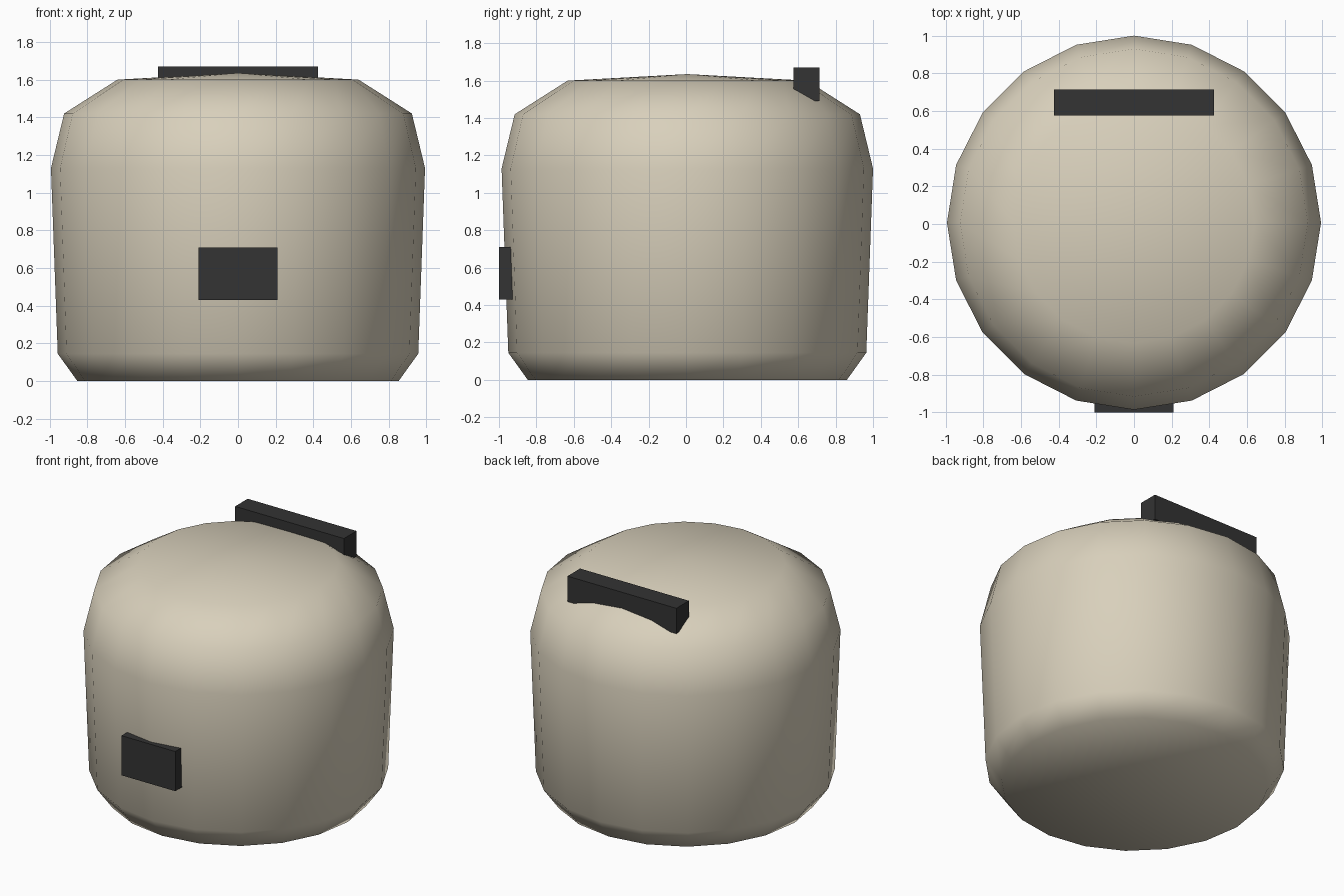
import bpy, bmesh, math

if "Cube" in bpy.data.objects:
    bpy.data.objects.remove(bpy.data.objects["Cube"])


def paint(obj, name, color):
    mat = bpy.data.materials.get(name) or bpy.data.materials.new(name)
    mat.diffuse_color = (*color, 1)
    mat.use_nodes = True
    mat.node_tree.nodes["Principled BSDF"].inputs["Base Color"].default_value = mat.diffuse_color
    obj.data.materials.append(mat)


def lathe(name, profile, sides, center_y):
    """Revolve (radius, z) points around the vertical axis; ends lie on the axis."""
    bm = bmesh.new()
    verts = [bm.verts.new((r, 0, z)) for r, z in profile]
    edges = [bm.edges.new(pair) for pair in zip(verts, verts[1:])]
    bmesh.ops.spin(bm, geom=verts + edges, cent=(0, 0, 0), axis=(0, 0, 1),
                   angle=math.tau, steps=sides, use_duplicate=False)
    bmesh.ops.remove_doubles(bm, verts=bm.verts, dist=1e-4)
    bmesh.ops.recalc_face_normals(bm, faces=bm.faces)
    for f in bm.faces:
        f.smooth = True
    mesh = bpy.data.meshes.new(name)
    bm.to_mesh(mesh)
    bm.free()
    obj = bpy.data.objects.new(name, mesh)
    obj.location.y = center_y
    bpy.context.collection.objects.link(obj)
    return obj


def box(name, lo, hi):
    bpy.ops.mesh.primitive_cube_add(size=1, location=[(a + b) / 2 for a, b in zip(lo, hi)])
    obj = bpy.context.object
    obj.name = name
    obj.scale = [b - a for a, b in zip(lo, hi)]
    bpy.ops.object.transform_apply(location=False, rotation=False, scale=True)
    return obj


# Rounded pot body with a shallow domed lid
body = lathe("body", [(0, 0), (0.853, 0), (0.957, 0.145), (0.993, 1.13),
                      (0.923, 1.42), (0.64, 1.6), (0, 1.635)], 20, 0.007)
paint(body, "cream", (0.69, 0.63, 0.50))

# Front control panel and rear hinge bar, both sunk into the body
panel = box("front_panel", (-0.21, -1.0, 0.43), (0.21, -0.915, 0.71))
hinge = box("rear_hinge", (-0.425, 0.575, 1.49), (0.425, 0.715, 1.67))
for part in (panel, hinge):
    paint(part, "charcoal", (0.033, 0.033, 0.033))
